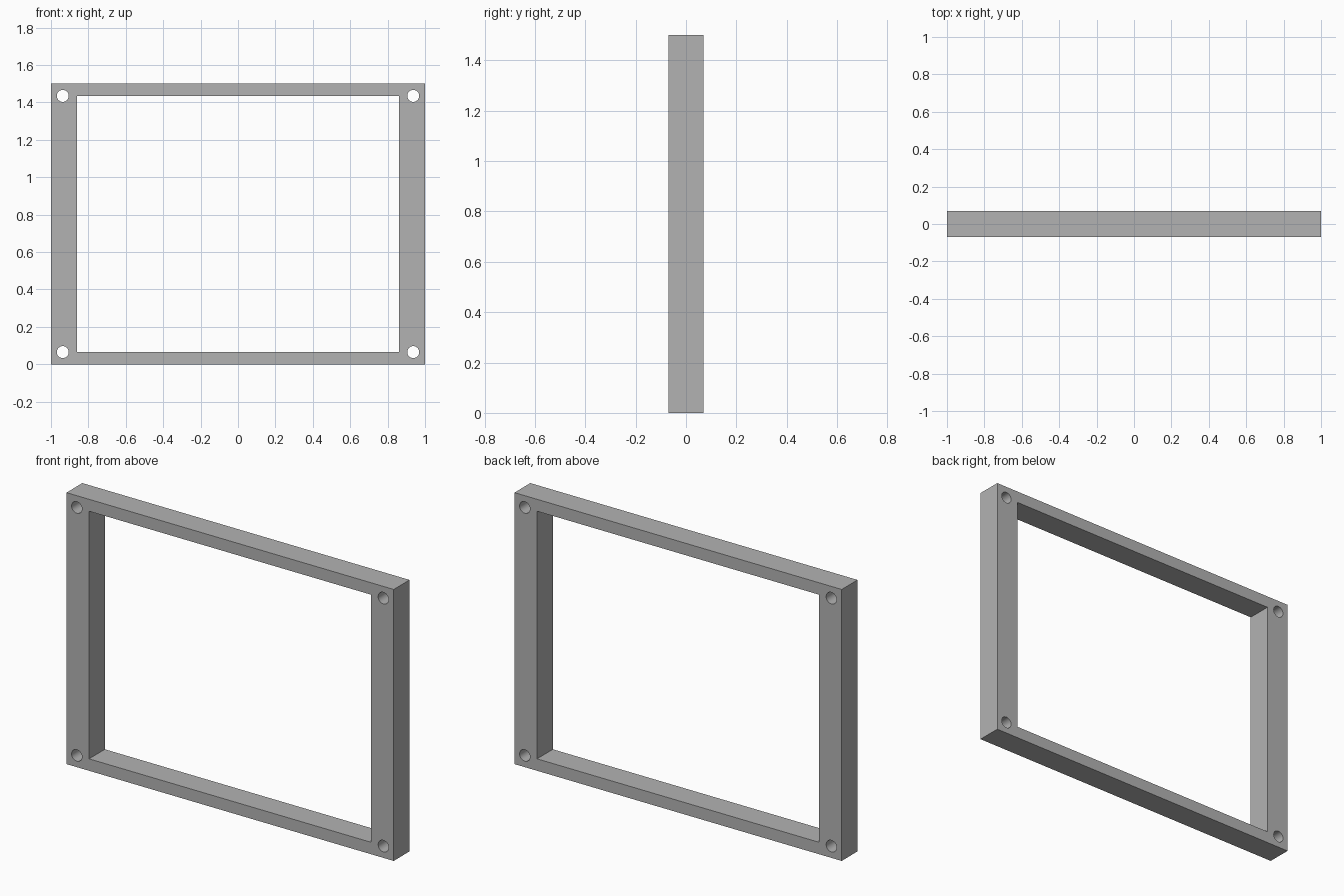
import bpy
from math import pi

cube = bpy.data.objects.get("Cube")
if cube:
    bpy.data.objects.remove(cube, do_unlink=True)

WIDTH, DEPTH, HEIGHT = 2.0, 0.138, 1.5
SIDE, RAIL = 0.138, 0.066          # widths of the uprights and the rails
HOLE_X, HOLE_Z, HOLE_R = 0.937, 0.685, 0.032
MID = HEIGHT / 2

grey = bpy.data.materials.new("grey")
grey.use_nodes = True
colour = (0.45, 0.45, 0.45, 1)
grey.diffuse_color = colour
grey.node_tree.nodes["Principled BSDF"].inputs["Base Color"].default_value = colour


def box(name, size):
    bpy.ops.mesh.primitive_cube_add(size=1, location=(0, 0, MID))
    obj = bpy.context.object
    obj.name = name
    obj.scale = size
    bpy.ops.object.transform_apply(location=True, rotation=True, scale=True)
    return obj


def cut(target, cutter):
    mod = target.modifiers.new("cut", "BOOLEAN")
    mod.operation = "DIFFERENCE"
    mod.solver = "EXACT"
    mod.object = cutter
    bpy.ops.object.select_all(action="DESELECT")
    target.select_set(True)
    bpy.context.view_layer.objects.active = target
    bpy.ops.object.modifier_apply(modifier=mod.name)
    bpy.data.objects.remove(cutter, do_unlink=True)


# Frame with its rectangular opening
frame = box("frame", (WIDTH, DEPTH, HEIGHT))
frame.data.materials.append(grey)
cut(frame, box("opening_cutter", (WIDTH - 2 * SIDE, 1, HEIGHT - 2 * RAIL)))

# Round through holes in the four corners
for sx in (-1, 1):
    for sz in (-1, 1):
        bpy.ops.mesh.primitive_cylinder_add(
            vertices=32, radius=HOLE_R, depth=1, rotation=(pi / 2, 0, 0),
            location=(sx * HOLE_X, 0, MID + sz * HOLE_Z))
        hole = bpy.context.object
        hole.name = "hole_cutter"
        cut(frame, hole)

# Smooth hole walls, sharp frame edges
bpy.ops.object.shade_smooth_by_angle(angle=pi / 6)
